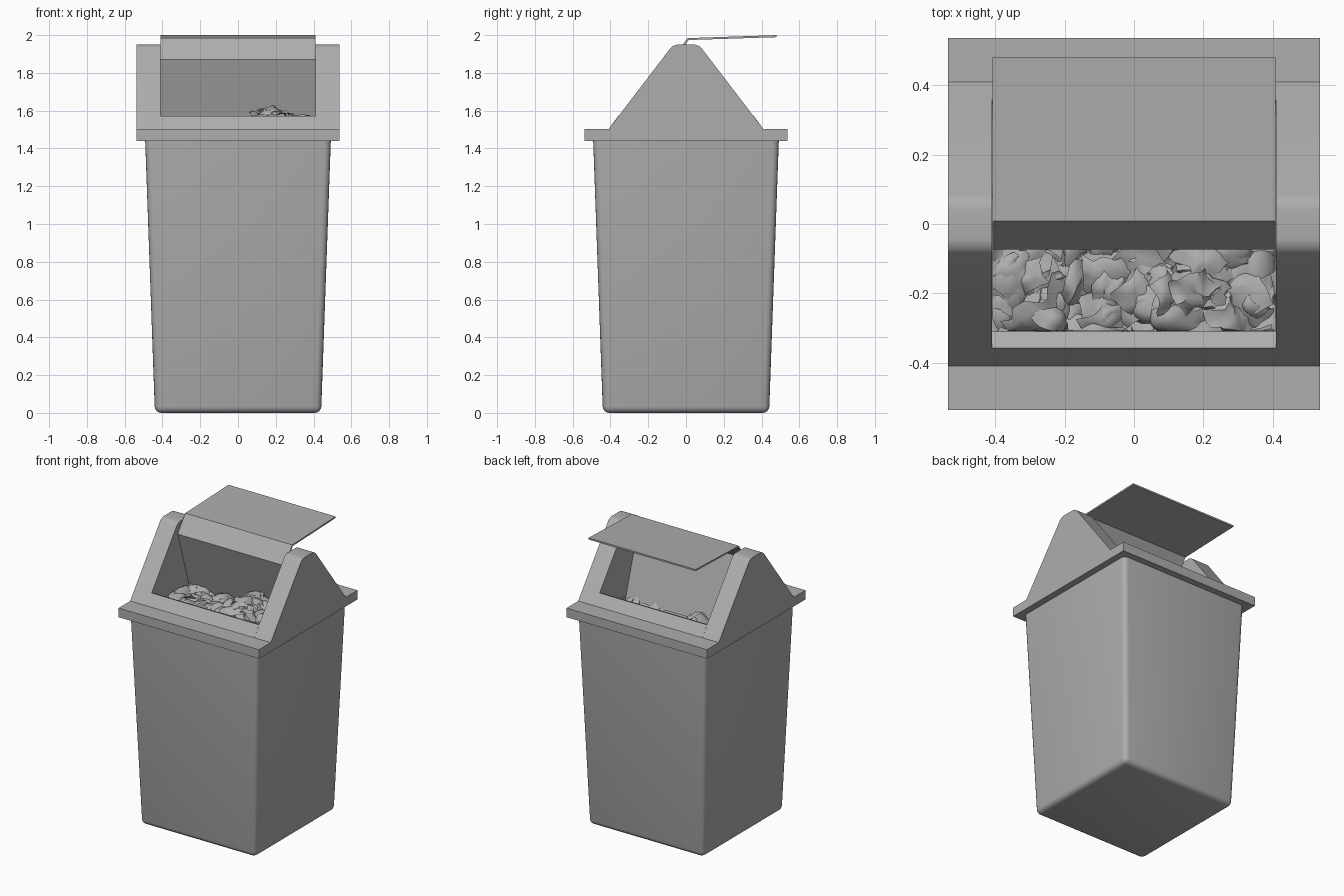
import bpy, bmesh, math, random
from mathutils import Vector, Euler, noise

if "Cube" in bpy.data.objects:
    bpy.data.objects.remove(bpy.data.objects["Cube"])

random.seed(4)

# Mid-grey plastic shared by all parts
grey = bpy.data.materials.new("mid_grey")
grey.diffuse_color = (.42, .42, .42, 1)
grey.use_nodes = True
grey.node_tree.nodes["Principled BSDF"].inputs["Base Color"].default_value = grey.diffuse_color


def finish(name, bm, angle=35):
    bmesh.ops.recalc_face_normals(bm, faces=bm.faces)
    me = bpy.data.meshes.new(name)
    bm.to_mesh(me)
    bm.free()
    me.materials.append(grey)
    ob = bpy.data.objects.new(name, me)
    bpy.context.collection.objects.link(ob)
    bpy.ops.object.select_all(action='DESELECT')
    bpy.context.view_layer.objects.active = ob
    ob.select_set(True)
    bpy.ops.object.shade_smooth_by_angle(angle=math.radians(angle))
    return ob


def round_edges(bm, test, radius, segments=4):
    edges = [e for e in bm.edges if test(e.verts[0].co, e.verts[1].co)]
    bmesh.ops.bevel(bm, geom=edges, offset=radius, segments=segments,
                    profile=.5, affect='EDGES', clamp_overlap=True)


def prism(name, profile, x0, x1, test=None, radius=0.0):
    # Extrude a (y, z) profile along x
    bm = bmesh.new()
    face = bm.faces.new([bm.verts.new((x0, y, z)) for y, z in profile])
    ext = bmesh.ops.extrude_face_region(bm, geom=[face])
    verts = [v for v in ext["geom"] if isinstance(v, bmesh.types.BMVert)]
    bmesh.ops.translate(bm, verts=verts, vec=(x1 - x0, 0, 0))
    if test:
        round_edges(bm, test, radius)
    return finish(name, bm)


def square_rings(name, rings, test=None, radius=0.0):
    # Closed loft through squares given as (half x, half y, z)
    bm = bmesh.new()
    loops = [[bm.verts.new((sx * hx, sy * hy, z))
              for sx, sy in ((-1, -1), (1, -1), (1, 1), (-1, 1))]
             for hx, hy, z in rings]
    for k in range(len(loops) - (0 if name == "lid_rim" else 1)):
        a, b = loops[k], loops[(k + 1) % len(loops)]
        for i in range(4):
            j = (i + 1) % 4
            bm.faces.new((a[i], a[j], b[j], b[i]))
    if name != "lid_rim":
        bm.faces.new(loops[0])
        bm.faces.new(loops[-1])
    if test:
        round_edges(bm, test, radius)
    return finish(name, bm)


# Tapered hollow body, rounded on the outer corners and the bottom
square_rings("bin_body", [(.44, .44, 0), (.492, .492, 1.46),
                          (.468, .468, 1.46), (.418, .418, .03)],
             lambda a, b: min(a.z, b.z) < .01, .034)

# Square rim of the lid
square_rings("lid_rim", [(.537, .537, 1.44), (.537, .537, 1.503),
                         (.41, .33, 1.503), (.41, .33, 1.44)])

# Hood side cheeks with rounded top edges
cheek = [(-.412, 1.50), (-.068, 1.95), (.068, 1.95), (.412, 1.50)]
for side, x0, x1 in (("left", -.537, -.41), ("right", .41, .537)):
    prism("hood_cheek_" + side, cheek, x0, x1,
          lambda a, b: min(a.z, b.z) > 1.9 and abs(a.x - b.x) > .05, .025)

# Hood sills below the front and back openings
for side, s in (("front", -1), ("back", 1)):
    prism("hood_sill_" + side,
          [(s * .412, 1.50), (s * .358, 1.573), (s * .31, 1.55), (s * .31, 1.50)],
          -.412, .412)

# Swing flap, tipped open: three bent panels of even thickness
prism("swing_flap",
      [(.48, 2.0), (.008, 1.984), (-.074, 1.871), (.066, 1.424),
       (.076, 1.427), (-.063, 1.869), (.014, 1.974), (.48, 1.989)],
      -.409, .409)


def pile_height(x, y):
    front = 1.495 + .11 * math.exp(-((x - .2) / .2) ** 2)
    back = 1.39 + .13 * math.exp(-((x + .27) / .12) ** 2)
    t = min(max((y - .01) / .06, 0), 1)
    return front + (back - front) * t


# Lumpy rubbish base
bm = bmesh.new()
bmesh.ops.create_grid(bm, x_segments=50, y_segments=42, size=1)
for v in bm.verts:
    x, y = v.co.x * .43, v.co.y * .40
    n = noise.noise(Vector((x * 14, y * 14, 3)))
    v.co = (x, y, min(pile_height(x, y), 1.56) - .06 + .025 * n)
finish("rubbish_base", bm, 25)

# Crumpled scraps scattered over the pile
bm = bmesh.new()
for k in range(120):
    px, py = random.uniform(-.39, .39), random.uniform(-.30, .29)
    size = random.uniform(.045, .11)
    rot = Euler((random.gauss(0, .4), random.gauss(0, .4), random.uniform(0, 6.3)))
    pz = pile_height(px, py) - random.uniform(.0, .05)
    new = bmesh.ops.create_grid(bm, x_segments=8, y_segments=8, size=size)["verts"]
    stretch = random.uniform(.6, 1.2)
    for v in new:
        c = v.co.copy()
        q = c * 20 + Vector((k * 7.3, k * 3.1, 0))
        c.x *= stretch
        c += noise.noise_vector(q) * size * .3
        c.z -= (c.x ** 2 + c.y ** 2) / size * .4
        c.rotate(rot)
        c += Vector((px, py, pz))
        c.x = min(max(c.x, -.409), .409)
        c.y = min(max(c.y, -.309), .309)
        c.z = min(c.z, pile_height(c.x, c.y) + .03)
        v.co = c
finish("rubbish_scraps", bm, 45)
